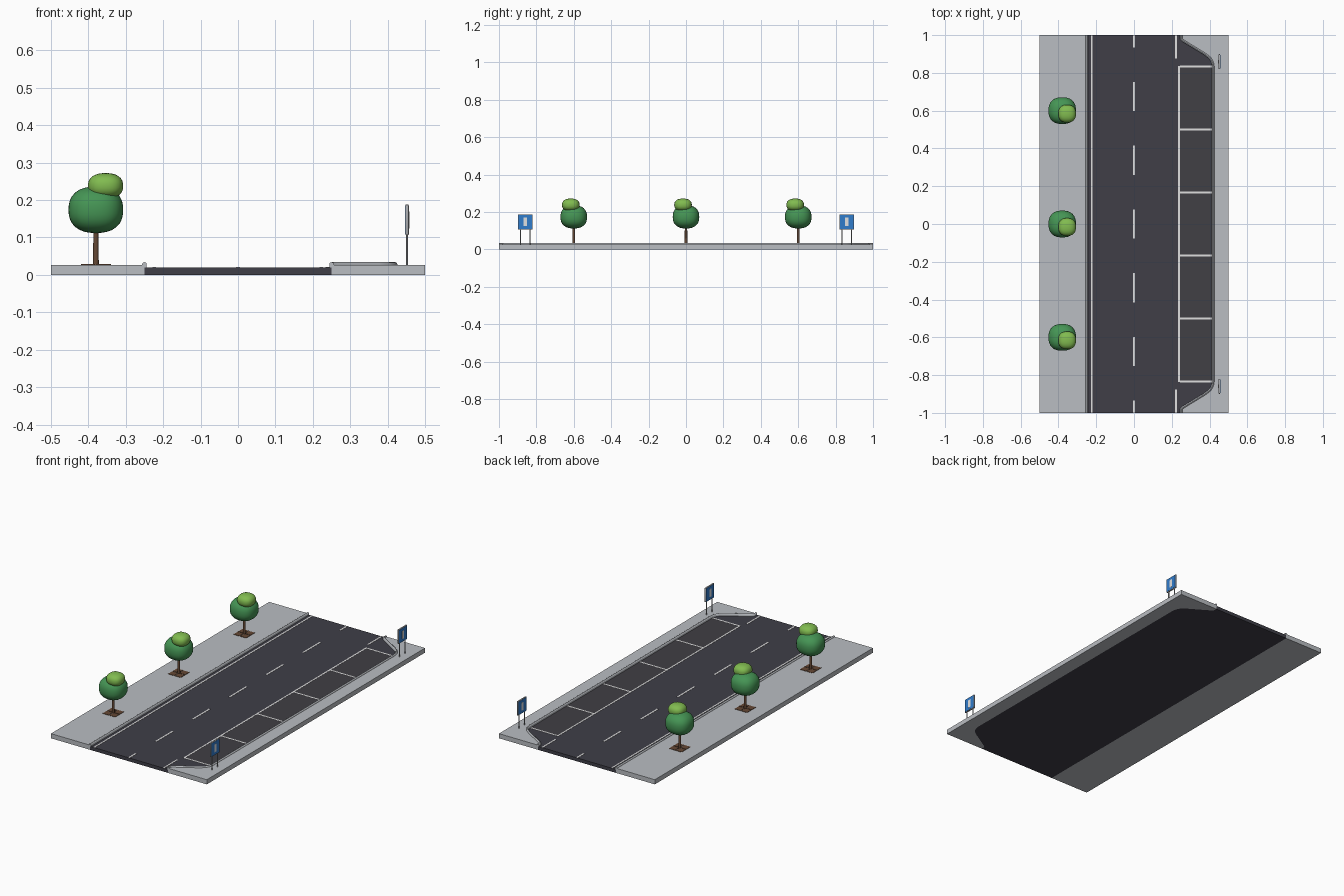
import bpy, bmesh, math
from mathutils import Vector, Matrix

if "Cube" in bpy.data.objects:
    bpy.data.objects.remove(bpy.data.objects["Cube"])


def material(name, rgb):
    m = bpy.data.materials.new(name)
    m.diffuse_color = (*rgb, 1)
    m.use_nodes = True
    m.node_tree.nodes["Principled BSDF"].inputs["Base Color"].default_value = m.diffuse_color
    return m


PAVING = material("paving grey", (0.49, 0.51, 0.54))
ASPHALT = material("asphalt", (0.05, 0.049, 0.064))
BAY = material("bay asphalt", (0.052, 0.05, 0.058))
WHITE = material("line white", (0.75, 0.75, 0.75))
BARK = material("bark brown", (0.13, 0.065, 0.035))
LEAF = material("leaf green", (0.06, 0.30, 0.09))
LIGHT_LEAF = material("light leaf green", (0.22, 0.50, 0.08))
BLUE = material("sign blue", (0.03, 0.20, 0.60))
METAL = material("metal grey", (0.40, 0.41, 0.43))


def finish(name, bm, mat, smooth=False):
    bmesh.ops.recalc_face_normals(bm, faces=bm.faces)
    me = bpy.data.meshes.new(name)
    bm.to_mesh(me)
    bm.free()
    me.materials.append(mat)
    ob = bpy.data.objects.new(name, me)
    bpy.context.collection.objects.link(ob)
    if smooth:
        bpy.ops.object.select_all(action='DESELECT')
        ob.select_set(True)
        bpy.context.view_layer.objects.active = ob
        bpy.ops.object.shade_smooth_by_angle(angle=math.radians(40))
    return ob


def boxes(name, mat, items, bevel=0):
    """Each item is (x0, x1, y0, y1, z0, z1)."""
    bm = bmesh.new()
    for x0, x1, y0, y1, z0, z1 in items:
        bmesh.ops.create_cube(bm, size=1, matrix=Matrix.LocRotScale(
            Vector(((x0 + x1) / 2, (y0 + y1) / 2, (z0 + z1) / 2)), None,
            Vector((x1 - x0, y1 - y0, z1 - z0))))
    if bevel:
        bmesh.ops.bevel(bm, geom=bm.edges[:], offset=bevel, segments=2,
                        affect='EDGES', profile=0.5)
    return finish(name, bm, mat, bool(bevel))


def slab(name, mat, outline, z0, z1):
    bm = bmesh.new()
    face = bm.faces.new([bm.verts.new((x, y, z0)) for x, y in outline])
    up = bmesh.ops.extrude_face_region(bm, geom=[face])['geom']
    bmesh.ops.translate(bm, vec=(0, 0, z1 - z0),
                        verts=[v for v in up if isinstance(v, bmesh.types.BMVert)])
    return finish(name, bm, mat)


def sweep(name, mat, path, profile):
    """Sweep an (offset, z) profile along a flat path."""
    bm = bmesh.new()
    pts = [Vector(p) for p in path]
    rings = []
    for i, p in enumerate(pts):
        a = (p - pts[max(i - 1, 0)]).normalized()
        b = (pts[min(i + 1, len(pts) - 1)] - p).normalized()
        t = (a + b).normalized()
        n = Vector((t.y, -t.x))
        rings.append([bm.verts.new((*(p + n * o), z)) for o, z in profile])
    k = len(profile)
    for r, s in zip(rings, rings[1:]):
        for j in range(k):
            bm.faces.new((r[j], r[(j + 1) % k], s[(j + 1) % k], s[j]))
    bm.faces.new(rings[0])
    bm.faces.new(rings[-1])
    return finish(name, bm, mat, True)


def rod(name, mat, x, y, z0, z1, r0, r1, sides=12):
    bm = bmesh.new()
    bmesh.ops.create_cone(bm, cap_ends=True, segments=sides, radius1=r0, radius2=r1,
                          depth=z1 - z0, matrix=Matrix.Translation((x, y, (z0 + z1) / 2)))
    return finish(name, bm, mat, True)


def foliage(name, mat, centre, size, power=2.4):
    """Cube rounded towards a ball, keeping slightly square sides."""
    bm = bmesh.new()
    bmesh.ops.create_cube(bm, size=2)
    bmesh.ops.subdivide_edges(bm, edges=bm.edges[:], cuts=7, use_grid_fill=True)
    for v in bm.verts:
        c = Vector([math.tan(a * math.pi / 4) for a in v.co])
        c /= sum(abs(a) ** power for a in c) ** (1 / power)
        v.co = Vector(centre) + c * Vector(size)
    return finish(name, bm, mat, True)


# Kerb line on the parking side, mirrored front to back
half = [(0.25, 1), (0.25, 0.98), (0.262, 0.969), (0.375, 0.9),
        (0.402, 0.879), (0.416, 0.855), (0.42, 0.83)]
kerb_line = half + [(x, -y) for x, y in reversed(half)]

# Ground slabs
slab("left_pavement", PAVING, [(-0.5, -1), (-0.25, -1), (-0.25, 1), (-0.5, 1)], 0, 0.027)
slab("right_pavement", PAVING, kerb_line + [(0.5, -1), (0.5, 1)], 0, 0.027)
slab("road", ASPHALT, kerb_line + [(-0.25, -1), (-0.25, 1)], 0, 0.02)
slab("parking_surface", BAY, [(0.24, -0.83), (0.415, -0.83), (0.415, 0.83), (0.24, 0.83)],
     0.0195, 0.0205)

# Rounded kerbs
kerb_profile = [(-0.006, 0.018), (-0.006, 0.029), (-0.004, 0.0325), (0, 0.034),
                (0.004, 0.0325), (0.006, 0.029), (0.006, 0.018)]
sweep("left_kerb", PAVING, [(-0.25, 1), (-0.25, -1)], kerb_profile)
sweep("right_kerb", PAVING, kerb_line, kerb_profile)

# Painted road markings
Z = (0.0195, 0.0212)
w = 0.005
boxes("centre_dashes", WHITE,
      [(-w, w, max(c * 0.3375 - 0.078, -1), min(c * 0.3375 + 0.078, 1), *Z)
       for c in range(-3, 4)])
boxes("edge_line", WHITE, [(-0.228, -0.219, -1, 1, *Z)])
boxes("entry_lines", WHITE, [(0.218, 0.227, 0.875, 1, *Z), (0.218, 0.227, -1, -0.875, *Z)])
boxes("bay_lines", WHITE, [(0.234, 0.243, -0.837, 0.837, *Z)] +
      [(0.243, 0.413, y - w, y + w, *Z) for y in [(i - 2.5) / 3 for i in range(6)]])

# Trees with tiled planting squares
for i, y in enumerate((-0.6, 0, 0.6)):
    x = -0.38
    boxes(f"planter_tiles_{i}", BARK,
          [(x + sx * 0.021 - 0.019, x + sx * 0.021 + 0.019,
            y + sy * 0.021 - 0.019, y + sy * 0.021 + 0.019, 0.026, 0.029)
           for sx in (-1, 1) for sy in (-1, 1)])
    rod(f"trunk_{i}", BARK, x, y, 0.026, 0.14, 0.008, 0.006)
    foliage(f"crown_{i}", LEAF, (x, y, 0.174), (0.073, 0.071, 0.062))
    foliage(f"top_crown_{i}", LIGHT_LEAF, (x + 0.026, y - 0.016, 0.238),
            (0.047, 0.047, 0.034))

# Parking signs: posts, rounded panel, blue plates with a plain white bar
for side, y in (("front", -0.86), ("back", 0.86)):
    x = 0.452
    for n, s in enumerate((-1, 1)):
        rod(f"{side}_sign_post_{n}", METAL, x, y + s * 0.025, 0.026, 0.15, 0.003, 0.003, 8)
    boxes(f"{side}_sign_panel", METAL,
          [(x - 0.0045, x + 0.0045, y - 0.039, y + 0.039, 0.106, 0.188)], 0.002)
    boxes(f"{side}_sign_plates", BLUE,
          [(x - 0.0055, x + 0.0055, y - 0.036, y + 0.036, 0.109, 0.185)])
    boxes(f"{side}_sign_bar", WHITE,
          [(x - 0.0062, x + 0.0062, y - 0.009, y + 0.009, 0.124, 0.17)])
